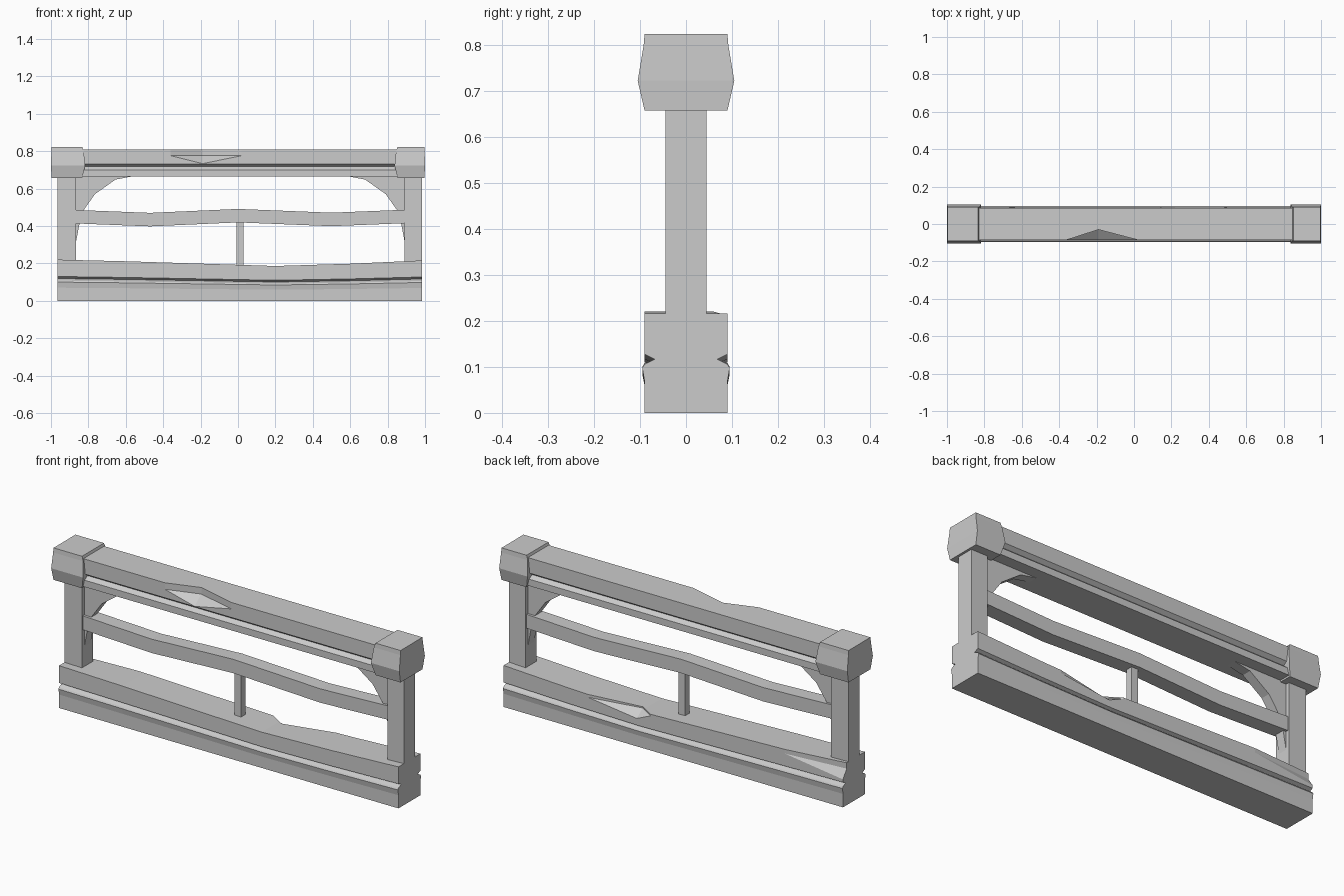
import bpy, bmesh

if "Cube" in bpy.data.objects:
    bpy.data.objects.remove(bpy.data.objects["Cube"])


def make(name, verts, faces):
    me = bpy.data.meshes.new(name)
    me.from_pydata(verts, [], faces)
    bm = bmesh.new()
    bm.from_mesh(me)
    bmesh.ops.recalc_face_normals(bm, faces=bm.faces)
    bm.to_mesh(me)
    bm.free()
    ob = bpy.data.objects.new(name, me)
    bpy.context.collection.objects.link(ob)
    return ob


def loft(name, rings):
    """Skin equal-length closed rings and cap both ends."""
    n = len(rings[0])
    faces = [list(range(n)), list(range((len(rings) - 1) * n, len(rings) * n))]
    for r in range(len(rings) - 1):
        for i in range(n):
            j = (i + 1) % n
            faces.append([r * n + i, r * n + j, (r + 1) * n + j, (r + 1) * n + i])
    return make(name, [v for ring in rings for v in ring], faces)


def box(name, x0, x1, hy, z0, z1):
    return loft(name, [[(x0, -hy, z), (x1, -hy, z), (x1, hy, z), (x0, hy, z)] for z in (z0, z1)])


def mirrored(half):
    """Half section (y, z), bottom to top, mirrored into a closed section."""
    return half + [(-y, z) for y, z in reversed(half)]


def chip(target, a, b, c, side, face_y, depth_y, z_edge, z_low):
    """Broken notch in a top edge: sloping floor and upright walls."""
    out, top = side * (face_y + 0.05), z_edge + 0.2
    f, d = side * face_y, side * depth_y
    pts = [(a, f, z_edge), (b, f, z_edge), (c, f, z_low), (c, d, z_edge),
           (a, out, z_edge), (b, out, z_edge), (c, out, z_low),
           (a, f, top), (b, f, top), (c, d, top), (a, out, top), (b, out, top)]
    cut = make("chip_cutter", pts, [(0, 2, 3), (2, 1, 3), (0, 4, 6, 2), (2, 6, 5, 1),
               (0, 3, 9, 7), (3, 1, 8, 9), (0, 7, 10, 4), (1, 5, 11, 8),
               (4, 10, 11, 5), (4, 5, 6), (7, 9, 8), (7, 8, 11, 10)])
    cut.hide_render = True
    cut.hide_viewport = True
    mod = target.modifiers.new("chip", 'BOOLEAN')
    mod.operation = 'DIFFERENCE'
    mod.solver = 'EXACT'
    mod.object = cut


# Sagging grooved base beam
sec = mirrored([(.09, 0), (.09, .07), (.095, .1), (.09, .108), (.068, .119), (.09, .13), (.09, .22)])
base = loft("base_beam", [[(x, y, z * s) for y, z in sec] for x, s in
            ((-.965, 1), (-.6, .96), (.2, .845), (.6, .9), (.985, .98))])
chip(base, .14, .5, .22, 1, .09, .04, .18, .145)
chip(base, -.63, -1.3, -.965, 1, .09, .06, .19, .145)

# Grooved top rail
sec = mirrored([(.085, .665), (.085, .70), (.065, .717), (.085, .732), (.085, .81)])
rail = loft("top_rail", [[(x, y, z) for y, z in sec] for x in (-.835, .855)])
chip(rail, -.36, .02, -.19, -1, .085, .03, .776, .733)

# Posts and swollen caps
for side, x0, x1 in (("left", -.965, -.865), ("right", .89, .985)):
    box(side + "_post", x0, x1, .045, .17, .68)
for side, xo, xi in (("left", -1, -.825), ("right", 1, .845)):
    d = .008 if xi < 0 else -.008
    loft(side + "_cap", [[(xo + o, -hy, z), (xi + i, -hy, z), (xi + i, hy, z), (xo + o, hy, z)]
         for hy, z, o, i in ((.09, .657, d * .4, -d), (.105, .722, 0, d), (.092, .80, d * .3, 0), (.09, .823, d * .4, -d))])

# Wavy middle rail
loft("middle_rail", [[(x, -.038, z - .072), (x, .038, z - .072), (x, .038, z), (x, -.038, z)]
     for x, z in ((-.88, .486), (-.47, .47), (0, .491), (.5, .471), (.9, .487))])

# Central spindle
box("spindle", -.008, .03, .018, .16, .44)

# Curved corner braces, in distance from the post's inner face
curve = [(-.01, .25), (0, .32), (.018, .415), (.04, .485), (.10, .57), (.21, .648), (.31, .667), (.31, .675), (-.01, .675)]
for side, x, s in (("left", -.865, 1), ("right", .89, -1)):
    loft(side + "_brace", [[(x + s * u, y, z) for u, z in curve] for y in (-.025, .025)])
